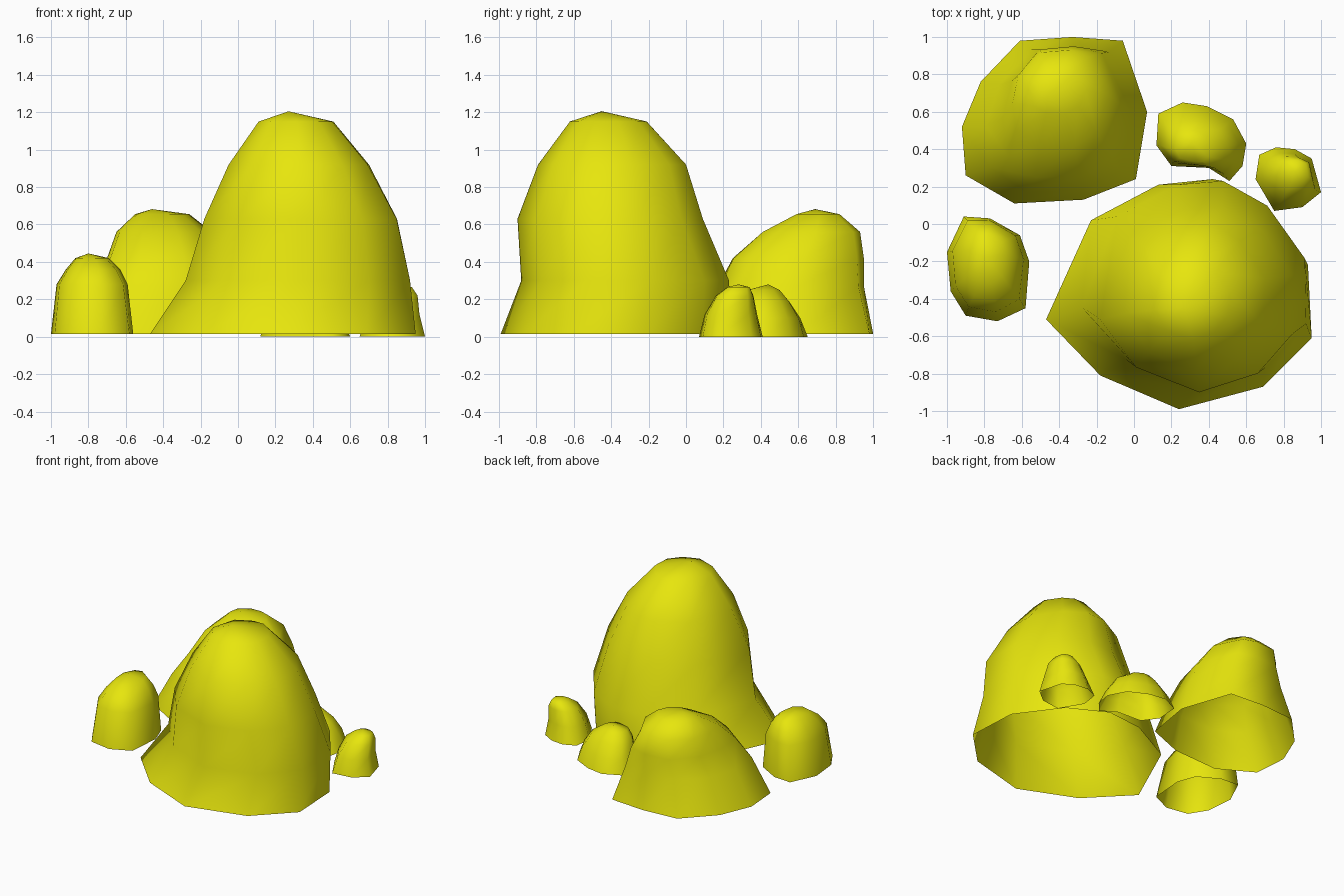
import bpy, bmesh, math

if "Cube" in bpy.data.objects:
    bpy.data.objects.remove(bpy.data.objects["Cube"])

# One yellow for every rock
yellow = bpy.data.materials.new("rock_yellow")
yellow.diffuse_color = (0.80, 0.79, 0.004, 1)
yellow.use_nodes = True
yellow.node_tree.nodes["Principled BSDF"].inputs["Base Color"].default_value = yellow.diffuse_color


def fit(points, box):
    """Scale and move a 2D outline so it exactly fills box = x0, x1, y0, y1."""
    xs, ys = [p[0] for p in points], [p[1] for p in points]
    x0, x1, y0, y1 = box
    return [(x0 + (x - min(xs)) / (max(xs) - min(xs)) * (x1 - x0),
             y0 + (y - min(ys)) / (max(ys) - min(ys)) * (y1 - y0)) for x, y in points]


def rock(name, base_z, outline, rings, peak, lean=(0, 0)):
    """Loft a hollow rock from its ground outline through boxed rings to a peak.
    lean pushes the ring corners sideways, more so higher up."""
    unit = fit(outline, (-1, 1, -1, 1))
    bm = bmesh.new()
    loops = [[bm.verts.new((x, y, base_z)) for x, y in outline]]
    for i, (z, *box) in enumerate(rings):
        # higher rings become rounder
        t = (i + 1) / len(rings) * 0.8
        shape = []
        for x, y in unit:
            r = math.hypot(x, y)
            k = 1 - t + t / r
            x, y = x * k, y * k
            corner = abs(x * y) * t
            shape.append((x + lean[0] * corner, y + lean[1] * corner))
        loops.append([bm.verts.new((x, y, z)) for x, y in fit(shape, box)])
    n = len(outline)
    for a, b in zip(loops, loops[1:]):
        for j in range(n):
            k = (j + 1) % n
            bm.faces.new((a[j], a[k], b[k], b[j]))
    tip = bm.verts.new(peak)
    for j in range(n):
        bm.faces.new((loops[-1][j], loops[-1][(j + 1) % n], tip))
    # outlines run counter-clockwise, so faces point outwards
    for f in bm.faces:
        f.smooth = True
    mesh = bpy.data.meshes.new(name)
    bm.to_mesh(mesh)
    bm.free()
    mesh.materials.append(yellow)
    obj = bpy.data.objects.new(name, mesh)
    bpy.context.collection.objects.link(obj)


# Tall main boulder
rock("main_boulder", 0.015,
     [(-.47, -.51), (-.18, -.81), (.24, -.99), (.69, -.87), (.95, -.61),
      (.93, -.22), (.70, .09), (.42, .24), (.13, .21), (-.23, .02)],
     [(.30, -.28, .92, -.88, .23), (.63, -.18, .85, -.90, .09),
      (.92, -.05, .70, -.79, 0), (1.15, .11, .51, -.62, -.21)],
     (.27, -.45, 1.205), (-.15, 0))

# Medium boulder at the back left
rock("back_boulder", 0.015,
     [(-.92, .52), (-.90, .26), (-.64, .11), (-.27, .13), (.01, .24),
      (.07, .60), (-.06, .98), (-.33, 1.0), (-.61, .98), (-.82, .76)],
     [(.27, -.79, -.01, .17, .95), (.42, -.70, -.06, .25, .95),
      (.56, -.65, -.14, .41, .93), (.655, -.55, -.26, .59, .82)],
     (-.46, .69, .682), (-.2, 0))

# Rounded stone on the left
rock("left_stone", 0.015,
     [(-1, -.15), (-.98, -.36), (-.90, -.49), (-.73, -.52), (-.58, -.45),
      (-.56, -.20), (-.61, -.06), (-.77, .03), (-.91, .04)],
     [(.28, -.97, -.59, -.47, .02), (.36, -.92, -.63, -.41, -.01),
      (.42, -.87, -.69, -.32, -.05)],
     (-.80, -.18, .445))

# Small stone behind the main boulder
rock("small_stone", 0,
     [(.12, .42), (.20, .31), (.40, .30), (.51, .23), (.58, .31),
      (.60, .43), (.53, .56), (.39, .63), (.26, .65), (.13, .59)],
     [(.10, .14, .56, .27, .61), (.19, .17, .50, .30, .55),
      (.25, .22, .41, .33, .50)],
     (.31, .44, .28))

# Smallest stone at the far right, leaning backwards
rock("tiny_stone", 0,
     [(.65, .24), (.75, .07), (.90, .09), (1.0, .17), (.95, .35),
      (.86, .40), (.76, .41), (.67, .37)],
     [(.12, .69, .97, .10, .38), (.22, .74, .96, .16, .36),
      (.265, .80, .93, .22, .34)],
     (.86, .28, .28), (.2, .2))
